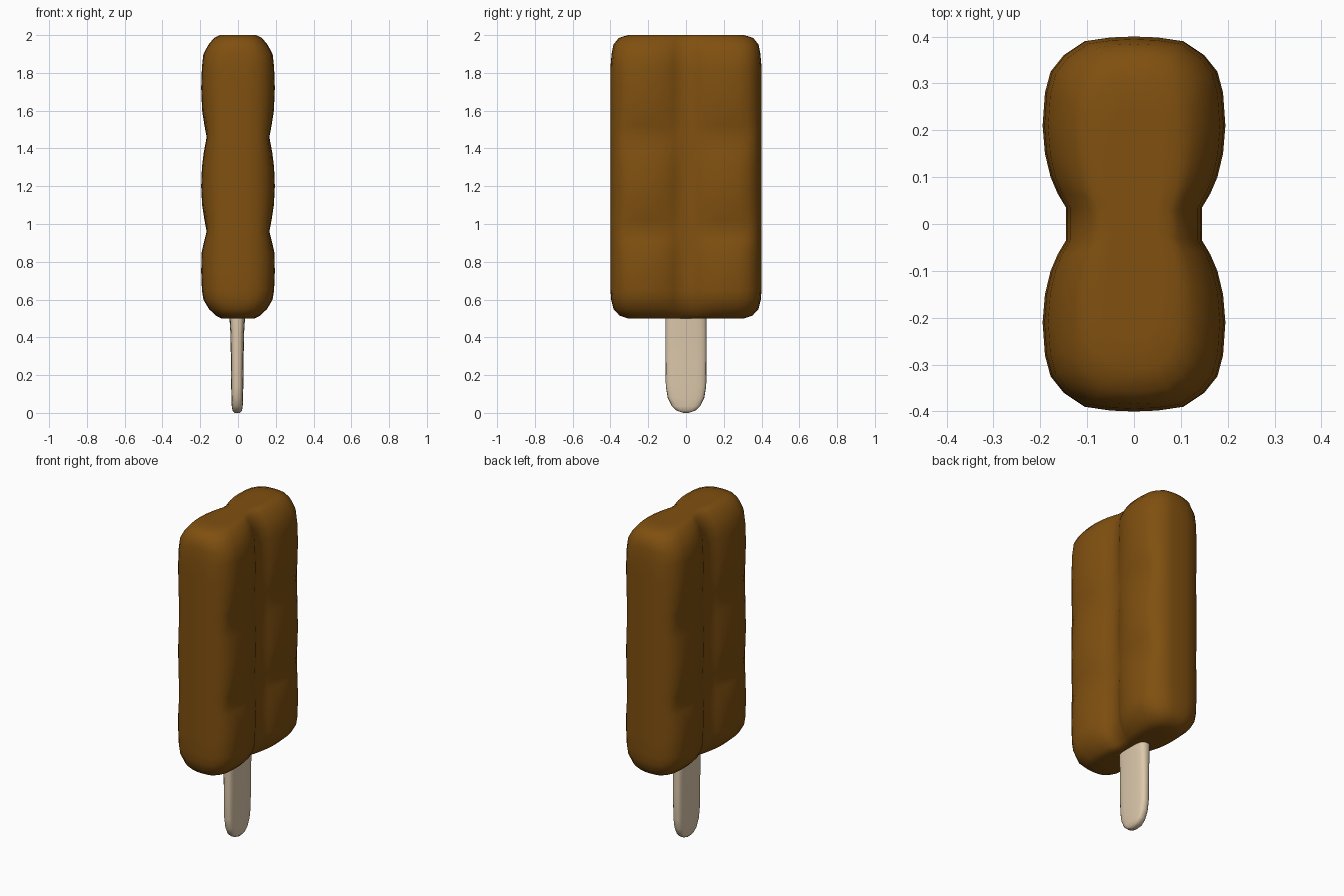
import bpy, bmesh, math

if "Cube" in bpy.data.objects:
    bpy.data.objects.remove(bpy.data.objects["Cube"])


def material(name, rgb):
    mat = bpy.data.materials.new(name)
    mat.use_nodes = True
    mat.diffuse_color = (*rgb, 1)
    mat.node_tree.nodes["Principled BSDF"].inputs["Base Color"].default_value = (*rgb, 1)
    return mat


def loft(name, rings, mat):
    """Skin a stack of equal closed rings and cap both ends."""
    bm = bmesh.new()
    loops = [[bm.verts.new(p) for p in ring] for ring in rings]
    n = len(loops[0])
    for low, high in zip(loops, loops[1:]):
        for i in range(n):
            j = (i + 1) % n
            bm.faces.new((low[i], low[j], high[j], high[i]))
    bm.faces.new(loops[0][::-1])
    bm.faces.new(loops[-1])
    bmesh.ops.recalc_face_normals(bm, faces=bm.faces)
    mesh = bpy.data.meshes.new(name)
    bm.to_mesh(mesh)
    bm.free()
    mesh.materials.append(mat)
    obj = bpy.data.objects.new(name, mesh)
    bpy.context.collection.objects.link(obj)
    bpy.context.view_layer.objects.active = obj
    obj.select_set(True)
    bpy.ops.object.shade_smooth_by_angle(angle=math.radians(60))
    obj.select_set(False)
    return obj


chocolate = material("chocolate brown", (0.216, 0.08, 0.005))
wood = material("pale wood", (0.72, 0.58, 0.41))

# Quarter outline of the bar, from the centre groove round to the narrow end
GROOVE = 0.145
quarter = [(GROOVE, 0.035), (0.163, 0.065), (0.178, 0.10), (0.19, 0.15), (0.195, 0.21),
           (0.19, 0.28), (0.178, 0.325), (0.15, 0.36), (0.105, 0.39), (0.05, 0.398)]
half = quarter + [(0, 0.4)] + [(-x, y) for x, y in reversed(quarter)]
outline = half + [(-x, -y) for x, y in half]

# Height, thickness scale, width scale, and how far the lobes swell past the groove
levels = [(0.5, 0.25, 0.6, 1), (0.5, 0.45, 0.77, 1), (0.515, 0.6, 0.88, 1),
          (0.55, 0.79, 0.96, 1), (0.6, 0.94, 0.99, 1), (0.65, 0.98, 1, 1),
          (0.75, 1, 1, 1), (0.85, 1, 1, 0.95), (0.91, 1, 1, 0.68), (0.96, 1, 1, 0.42),
          (1.02, 1, 1, 0.65), (1.1, 1, 1, 0.9), (1.2, 1, 1, 1), (1.3, 1, 1, 0.92),
          (1.38, 1, 1, 0.72), (1.46, 1, 1, 0.42), (1.52, 1, 1, 0.65), (1.6, 1, 1, 0.9),
          (1.72, 1, 1, 1), (1.83, 0.98, 1, 1), (1.9, 0.94, 0.985, 1),
          (1.95, 0.8, 0.96, 1), (1.985, 0.65, 0.89, 1), (2.0, 0.5, 0.77, 1),
          (2.0, 0.3, 0.6, 1)]


def bar_ring(z, sx, sy, swell):
    ring = []
    for x, y in outline:
        extra = max(abs(x) - GROOVE, 0) * (1 - swell)
        ring.append(((x - math.copysign(extra, x)) * sx, y * sy, z))
    return ring


loft("chocolate_bar", [bar_ring(*level) for level in levels], chocolate)


# Flat stick with a rounded lower tip, running up into the bar
def stick_ring(z, hx, hy, sides=20):
    ring = []
    for i in range(sides):
        a = 2 * math.pi * i / sides
        c, s = math.cos(a), math.sin(a)
        ring.append((-0.004 + hx * math.copysign(abs(c) ** 0.6, c),
                     hy * math.copysign(abs(s) ** 0.6, s), z))
    return ring


stick_levels = [(0.0, 0.014, 0.015), (0.012, 0.025, 0.05), (0.035, 0.029, 0.075),
                (0.08, 0.031, 0.097), (0.14, 0.032, 0.107), (0.3, 0.034, 0.109),
                (0.42, 0.036, 0.109), (0.5, 0.041, 0.109), (0.7, 0.041, 0.109)]
loft("wooden_stick", [stick_ring(*level) for level in stick_levels], wood)
